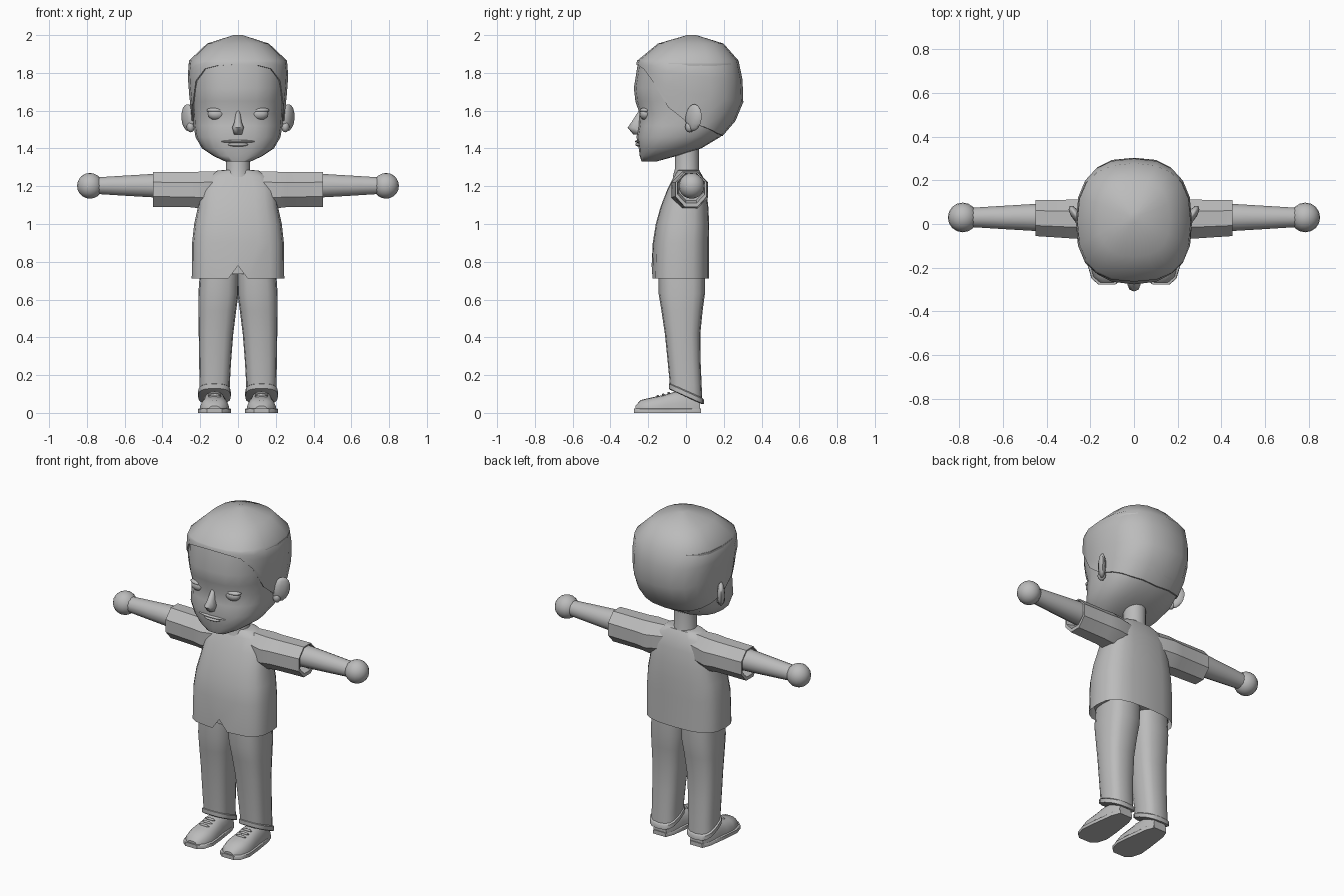
import bpy, bmesh, math
from mathutils import Matrix, Vector

if "Cube" in bpy.data.objects:
    bpy.data.objects.remove(bpy.data.objects["Cube"])

grey = bpy.data.materials.new("plain grey")
grey.diffuse_color = (0.5, 0.5, 0.5, 1)
grey.use_nodes = True
grey.node_tree.nodes["Principled BSDF"].inputs["Base Color"].default_value = grey.diffuse_color


def finish(name, bm, mirror=False, angle=40):
    bmesh.ops.recalc_face_normals(bm, faces=bm.faces)
    me = bpy.data.meshes.new(name)
    bm.to_mesh(me)
    bm.free()
    ob = bpy.data.objects.new(name, me)
    bpy.context.collection.objects.link(ob)
    me.materials.append(grey)
    bpy.ops.object.select_all(action='DESELECT')
    ob.select_set(True)
    bpy.context.view_layer.objects.active = ob
    bpy.ops.object.shade_smooth_by_angle(angle=math.radians(angle))
    if mirror:
        mod = ob.modifiers.new("mirror", 'MIRROR')
        mod.use_mirror_merge = False
    return ob


def loft(name, rings, caps=(True, True), mirror=False, edit=None, angle=40):
    """Skin a list of closed rings of points."""
    bm = bmesh.new()
    vs = [[bm.verts.new(p) for p in r] for r in rings]
    n = len(vs[0])
    for a, b in zip(vs, vs[1:]):
        for i in range(n):
            j = (i + 1) % n
            bm.faces.new((a[i], a[j], b[j], b[i]))
    if caps[0]:
        bm.faces.new(vs[0])
    if caps[1]:
        bm.faces.new(vs[-1])
    if edit:
        edit(bm)
    return finish(name, bm, mirror, angle)


def spow(v, e):
    return math.copysign(abs(v) ** e, v)


def oval(z, x0, x1, y0, y1, n=20, p=2.5, tilt=0.0):
    """Rounded horizontal section; the first point faces the front."""
    cx, cy, rx, ry = (x0 + x1) / 2, (y0 + y1) / 2, (x1 - x0) / 2, (y1 - y0) / 2
    pts = []
    for i in range(n):
        t = 2 * math.pi * i / n
        x = cx + rx * spow(math.sin(t), 2 / p)
        y = cy - ry * spow(math.cos(t), 2 / p)
        pts.append((x, y, z + tilt * (y - cy)))
    return pts


def ring_x(x, cy, cz, ry, rz, n=8):
    """Upright section across an arm."""
    return [(x, cy + ry * math.cos(t), cz + rz * math.sin(t))
            for t in (2 * math.pi * (i + .5) / n for i in range(n))]


def ball(name, loc, size, mirror=False, rot=None, u=14, v=10):
    bm = bmesh.new()
    bmesh.ops.create_uvsphere(bm, u_segments=u, v_segments=v, radius=1)
    m = Matrix.Translation(loc) @ (rot or Matrix()) @ Matrix.Diagonal((*size, 1))
    bm.transform(m)
    return finish(name, bm, mirror, 60)


def lerp_table(table, k):
    for a, b in zip(table, table[1:]):
        if k <= b[0]:
            f = max(0, (k - a[0]) / (b[0] - a[0]))
            return [p + (q - p) * f for p, q in zip(a, b)]
    return list(table[-1])


# Head: height, half width, front, back
HEAD = [(1.33, .065, -.235, -.16), (1.36, .13, -.245, -.05), (1.40, .19, -.25, .08),
        (1.46, .225, -.262, .18), (1.52, .235, -.252, .24), (1.585, .24, -.246, .275),
        (1.65, .247, -.268, .297), (1.72, .254, -.276, .297), (1.85, .262, -.255, .28),
        (1.88, .24, -.245, .26), (1.955, .16, -.145, .195), (2.0, .02, .01, .05)]
loft("head", [oval(z, -w, w, f, b) for z, w, f, b in HEAD if z < 1.87], angle=60)

# Hair cap: follows the head above a hairline that drops toward the back
HAIRLINE = [(0, 1.845), (30, 1.835), (50, 1.79), (65, 1.67), (80, 1.56), (100, 1.525),
            (140, 1.48), (180, 1.465)]
LEVELS = [0, .2, .45, .75, 1]


def hair_point(i, z, off):
    _, w, f, b = lerp_table(HEAD, z)
    return oval(z, -w - off, w + off, f - off, b + off)[i]


def hair_ring(level, off):
    pts = []
    for i in range(20):
        a = i * 18
        low = lerp_table(HAIRLINE, min(a, 360 - a))[1]
        pts.append(hair_point(i, low + (1.865 - low) * level, off))
    return pts


rings = [hair_ring(0, -.01)] + [hair_ring(l, .008) for l in LEVELS]
rings += [oval(z, -w - .004, w + .004, f - .004, b + .004) for z, w, f, b in HEAD[-2:]]
loft("hair", rings, caps=(False, True), angle=50)

# Face details
loft("nose", [oval(z, -w, w, f, -.2, 10) for z, w, f in
              [(1.60, .01, -.25), (1.54, .02, -.288), (1.51, .032, -.309), (1.475, .022, -.28)]],
     angle=70)
ball("eye", (.115, -.214, 1.583), (.047, .032, .033), True)
ball("eyelid", (.115, -.212, 1.602), (.053, .033, .015), True)
ball("upper_lip", (0, -.243, 1.437), (.092, .027, .009))
ball("lower_lip", (0, -.243, 1.421), (.055, .026, .012))

# Ears flare outward toward the back
turn = Matrix.Rotation(math.radians(-35), 4, 'Z') @ Matrix.Rotation(math.radians(-8), 4, 'X')
ball("ear", (.265, .04, 1.563), (.022, .052, .072), True, turn, 10, 8)
ball("ear_lobe", (.25, .02, 1.515), (.022, .025, .03), True, None, 8, 6)

# Neck
loft("neck", [oval(z, -r, r, .005 - r, .005 + r, 12, 2) for z, r in
              [(1.25, .075), (1.29, .064), (1.43, .064)]])


# Shirt body with a small notch at the front hem
def notch(bm):
    for v in bm.verts:
        if v.co.z < .72 and v.co.y < -.14 and abs(v.co.x) < .13:
            if abs(v.co.x) < .01:
                v.co.z = .78
            else:
                v.co.x = math.copysign(.05, v.co.x)


SHIRT = [(.712, .245, -.182, .122), (.90, .243, -.176, .122), (1.0, .232, -.16, .123),
         (1.09, .212, -.135, .118), (1.18, .20, -.10, .108), (1.25, .165, -.065, .09),
         (1.283, .11, -.045, .07), (1.286, .068, -.04, .055)]
loft("shirt_body", [oval(z, -w, w, f, b, 20, 2.9) for z, w, f, b in SHIRT],
     caps=(False, True), edit=notch)
loft("shirt_lining", [oval(.735, -.225, .225, -.15, .105, 16, 2.9),
                      oval(.80, -.225, .225, -.15, .105, 16, 2.9)])

# Sleeves, hollow at the cuff
loft("sleeve", [ring_x(x, y, z, ry, rz) for x, y, z, ry, rz in
                [(.06, .018, 1.19, .07, .095), (.20, .02, 1.18, .105, .105),
                 (.26, .022, 1.182, .097, .1), (.45, .027, 1.183, .089, .1),
                 (.45, .027, 1.19, .078, .085), (.40, .027, 1.195, .07, .075)]], mirror=True)

# Arms and round hands
loft("arm", [ring_x(x, .03, 1.203, r, r, 12) for x, r in
             [(.35, .068), (.47, .063), (.60, .055), (.74, .046)]], mirror=True)
ball("hand", (.784, .03, 1.202), (.068, .068, .068), True, None, 16, 10)

# Trouser legs with slanted cuffs
LEG = [(.77, -.005, .20, -.145, .10, 0), (.63, -.003, .21, -.145, .10, 0),
       (.54, .01, .21, -.13, .088, 0), (.42, .025, .208, -.112, .076, 0),
       (.28, .036, .206, -.098, .077, 0), (.16, .043, .204, -.088, .083, -.2),
       (.095, .045, .204, -.085, .087, -.45)]
loft("trouser_leg", [oval(z, a, b, f, k, 16, 2.8, t) for z, a, b, f, k, t in LEG], mirror=True)
loft("trouser_cuff", [oval(z, .046 - g, .204 + g, -.083 - g, .086 + g, 16, 2.8, -.45)
                      for z, g in [(.118, 0), (.112, .008), (.088, .008), (.084, 0)]], mirror=True)


# Shoes: arches stacked along their length, over a flat sole
def arch(y, w, h, e):
    pts = [(.124 + w * spow(math.cos(t), e), y, .002 + h * math.sin(t) ** e)
           for t in (math.pi * i / 10 for i in range(1, 10))]
    return [(.124 + w, y, 0)] + pts + [(.124 - w, y, 0)]


loft("shoe_upper", [arch(y, w, h, .75) for y, w, h in
                    [(-.268, .035, .035), (-.24, .064, .066), (-.18, .079, .08), (-.12, .074, .092),
                     (-.06, .066, .11), (.03, .06, .112), (.075, .045, .07)]], mirror=True)
loft("shoe_sole", [arch(y, w, .022, .2) for y, w in
                   [(-.276, .04), (-.25, .07), (-.19, .088), (-.1, .08), (.03, .062), (.08, .042)]],
     mirror=True)
for i, (y, z) in enumerate([(-.15, .088), (-.12, .095), (-.092, .104)]):
    ball("shoelace_%d" % (i + 1), (.124, y, z), (.036, .007, .008), True, None, 8, 6)
